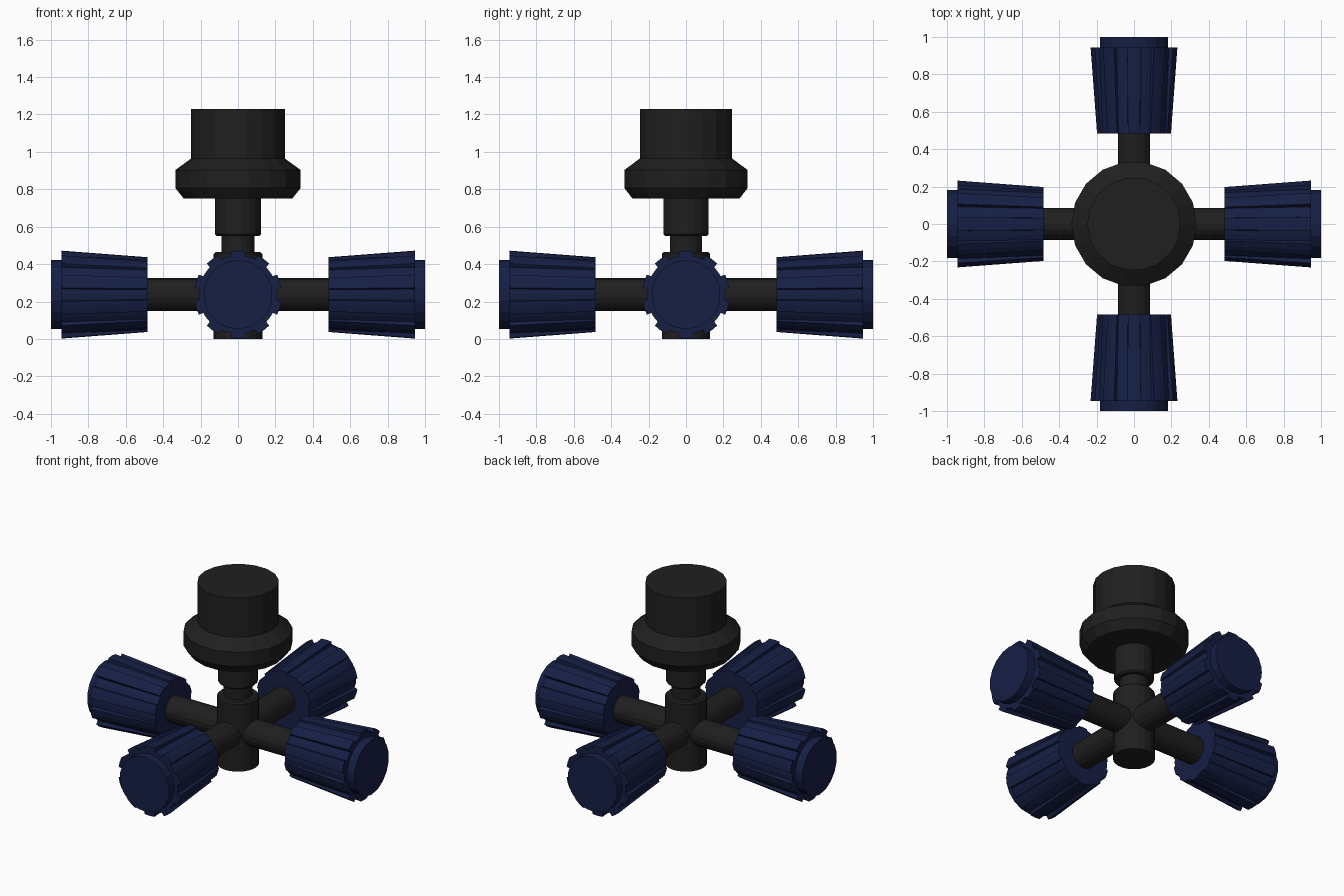
import bpy, bmesh
from math import cos, sin, pi
from mathutils import Matrix

if "Cube" in bpy.data.objects:
    bpy.data.objects.remove(bpy.data.objects["Cube"])

ARM_Z = 0.237


def material(name, rgb):
    m = bpy.data.materials.new(name)
    m.diffuse_color = (*rgb, 1)
    m.use_nodes = True
    m.node_tree.nodes["Principled BSDF"].inputs["Base Color"].default_value = m.diffuse_color
    return m


BLACK = material("black_plastic", (0.014, 0.014, 0.014))
BLUE = material("blue_plastic", (0.008, 0.014, 0.060))


def loft(name, rings, mat, matrix=Matrix()):
    """Skin a stack of (height, [radius per side]) rings, capped at both ends."""
    bm = bmesh.new()
    loops = []
    for h, radii in rings:
        n = len(radii)
        loops.append([bm.verts.new((r * cos(2 * pi * (i + o) / n), r * sin(2 * pi * (i + o) / n), h))
                      for i, (r, o) in enumerate(radii)])
    for a, b in zip(loops, loops[1:]):
        for i in range(len(a)):
            j = (i + 1) % len(a)
            bm.faces.new((a[i], a[j], b[j], b[i]))
    bm.faces.new(loops[0][::-1])
    bm.faces.new(loops[-1])
    bm.transform(matrix)
    bmesh.ops.recalc_face_normals(bm, faces=bm.faces)
    me = bpy.data.meshes.new(name)
    bm.to_mesh(me)
    bm.free()
    me.materials.append(mat)
    ob = bpy.data.objects.new(name, me)
    bpy.context.collection.objects.link(ob)
    return ob


def turned(name, profile, mat, matrix=Matrix(), sides=18):
    return loft(name, [(h, [(r, 0)] * sides) for r, h in profile], mat, matrix)


def ribbed(outer, depth, ribs=10):
    """Cross-section with raised ribs and steep-sided grooves."""
    ring = []
    for _ in range(ribs):
        ring += [(outer, -0.9), (outer, 0), (outer, 0.9),
                 (outer - depth, -0.9), (outer - depth, 0), (outer - depth, 0.9)]
    # offsets place the points at -9, 0, 9 (rib) and 10, 18, 26 (groove) degrees
    angles = [-9, 0, 9, 10, 18, 26]
    return [(r, (angles[i % 6] + 36 * (i // 6)) / 6 - i) for i, (r, _) in enumerate(ring)]


# Central post with a narrow neck
turned("centre_post", [(0.13, 0), (0.13, 0.455), (0.12, 0.465)], BLACK)
turned("neck", [(0.088, 0.44), (0.088, 0.58)], BLACK)

# Stepped inlet head on top
turned("head_collar", [(0.113, 0.55), (0.123, 0.56), (0.123, 0.77)], BLACK)
turned("inlet_head", [(0.29, 0.75), (0.335, 0.807), (0.335, 0.903),
                      (0.25, 0.965), (0.25, 1.23)], BLACK)

# Four identical arms, each with a ribbed nozzle and end cap
for k, side in enumerate(("right", "back", "left", "front")):
    place = (Matrix.Translation((0, 0, ARM_Z)) @ Matrix.Rotation(k * pi / 2, 4, 'Z')
             @ Matrix.Rotation(pi / 2, 4, 'Y'))
    turned(side + "_arm", [(0.088, 0.0), (0.088, 0.50)], BLACK, place)
    loft(side + "_nozzle", [(0.485, ribbed(0.200, 0.010)), (0.945, ribbed(0.235, 0.025))],
         BLUE, place)
    turned(side + "_nozzle_cap", [(0.185, 0.93), (0.185, 1.0)], BLUE, place)
